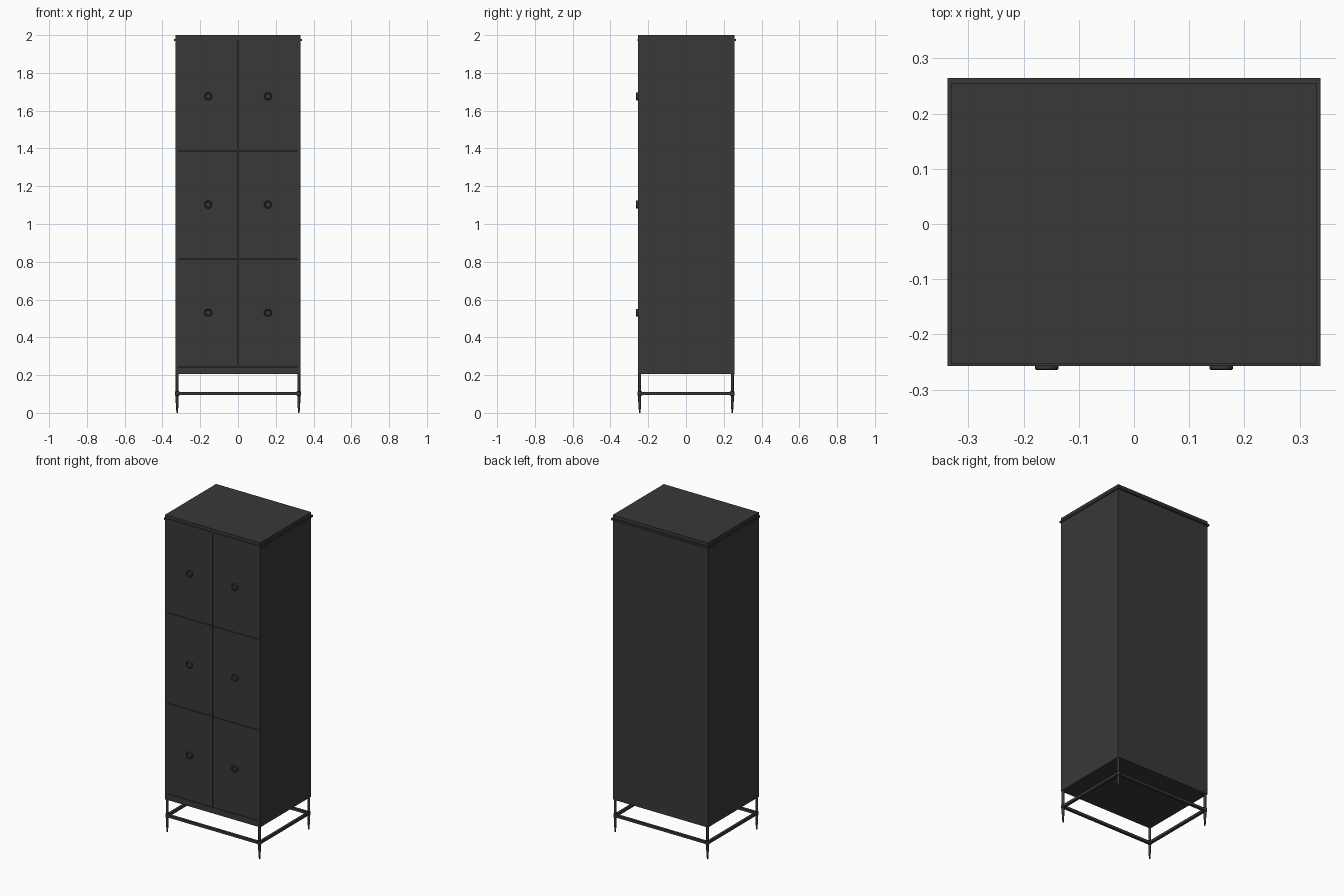
import bpy, bmesh, math

if "Cube" in bpy.data.objects:
    bpy.data.objects.remove(bpy.data.objects["Cube"])

GREY = bpy.data.materials.new("dark_grey")
GREY.diffuse_color = (0.04, 0.04, 0.04, 1)
GREY.use_nodes = True
GREY.node_tree.nodes["Principled BSDF"].inputs["Base Color"].default_value = GREY.diffuse_color


def finish(name, bm, smooth=False):
    bmesh.ops.recalc_face_normals(bm, faces=bm.faces)
    me = bpy.data.meshes.new(name)
    bm.to_mesh(me)
    bm.free()
    me.materials.append(GREY)
    ob = bpy.data.objects.new(name, me)
    bpy.context.collection.objects.link(ob)
    if smooth:
        bpy.ops.object.select_all(action='DESELECT')
        ob.select_set(True)
        bpy.context.view_layer.objects.active = ob
        bpy.ops.object.shade_smooth_by_angle(angle=math.radians(35))
    return ob


def box(name, lo, hi):
    bm = bmesh.new()
    bmesh.ops.create_cube(bm, size=1)
    for v in bm.verts:
        v.co = [(a + b) / 2 + c * (b - a) for a, b, c in zip(lo, hi, v.co)]
    return finish(name, bm)


def lathe(name, profile, loc, rot=(0, 0, 0), steps=24):
    # profile of (radius, height) points starting and ending on the axis
    bm = bmesh.new()
    vs = [bm.verts.new((r, 0, z)) for r, z in profile]
    es = [bm.edges.new(p) for p in zip(vs, vs[1:])]
    bmesh.ops.spin(bm, geom=vs + es, cent=(0, 0, 0), axis=(0, 0, 1),
                   angle=math.tau, steps=steps)
    bmesh.ops.remove_doubles(bm, verts=bm.verts, dist=1e-5)
    ob = finish(name, bm, True)
    ob.location, ob.rotation_euler = loc, rot
    return ob


X, YF, YB = 0.332, -0.253, 0.256   # cabinet outside
Z0, Z1 = 0.205, 2.0
T = 0.016                          # panel thickness

# carcass
for s, side in ((-1, "left"), (1, "right")):
    a, b = sorted((s * X, s * (X - T)))
    box(side + "_side_panel", (a, YF, Z0), (b, YB, Z1 - 0.03))
box("back_panel", (-X + T, YB - T, Z0), (X - T, YB, Z1 - 0.03))
box("bottom_panel", (-X + T, YF, Z0), (X - T, YB - T, 0.243))
box("top_panel", (-X, YF, Z1 - 0.03), (X, YB, Z1))

# thin lip around the top
LX, LF, LB, L0, L1 = 0.338, -0.257, 0.265, 1.969, 1.98
box("lip_front", (-LX, LF, L0), (LX, YF, L1))
box("lip_back", (-LX, YB, L0), (LX, LB, L1))
box("lip_left", (-LX, YF, L0), (-X, YB, L1))
box("lip_right", (X, YF, L0), (LX, YB, L1))

# six doors, each with a dished round knob
knob = [(0, 0), (0.021, 0), (0.021, 0.011), (0.019, 0.0125), (0.015, 0.0125),
        (0.013, 0.008), (0, 0.008)]
gap = 0.0015
rows = [0.243, 0.815, 1.387, 1.97]
for r, (za, zb) in enumerate(zip(rows, rows[1:])):
    for c, (xa, xb) in enumerate(((-X + T, 0), (0, X - T))):
        box(f"door_{r}_{c}", (xa + gap, YF + 0.001, za + gap),
            (xb - gap, YF + 0.018, zb - gap))
        lathe(f"knob_{r}_{c}", knob, ((xa + xb) / 2, YF + 0.001, 0.53 + 0.573 * r),
              (math.pi / 2, 0, 0))

# tapered legs with a collar where the rails meet
leg = [(0, 0), (0.004, 0), (0.008, 0.06), (0.008, 0.09), (0.011, 0.093),
       (0.011, 0.113), (0.008, 0.116), (0.008, Z0), (0, Z0)]
PX, PY = 0.322, 0.245
for sx, nx in ((-1, "left"), (1, "right")):
    for sy, ny in ((-1, "front"), (1, "back")):
        lathe(f"{ny}_{nx}_leg", leg, (sx * PX, sy * PY, 0), steps=16)

# stretcher rails
h = 0.008
for s, n in ((-1, "front"), (1, "back")):
    box(n + "_rail", (-PX, s * PY - h, 0.095), (PX, s * PY + h, 0.111))
for s, n in ((-1, "left"), (1, "right")):
    box(n + "_rail", (s * PX - h, -PY, 0.095), (s * PX + h, PY, 0.111))
